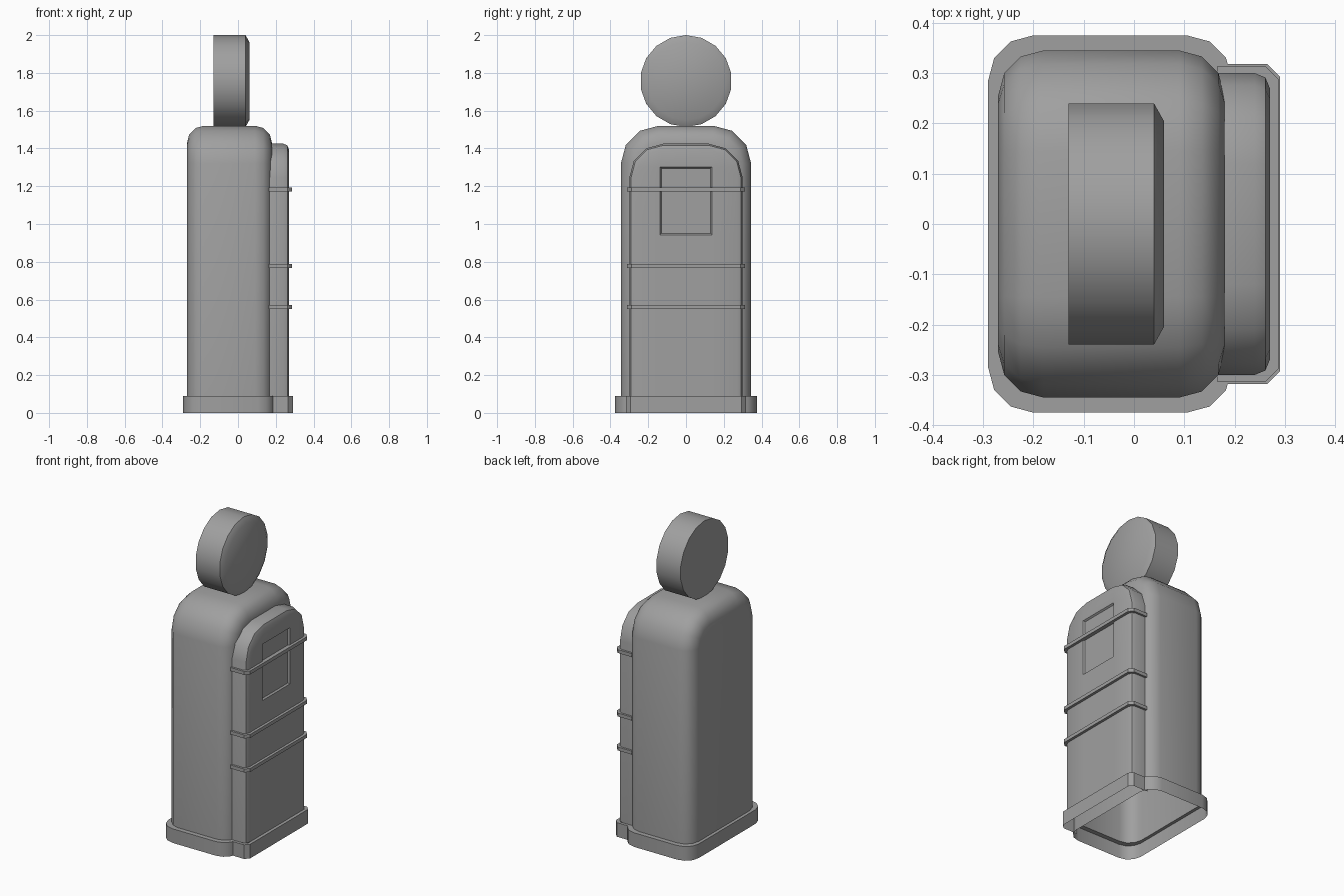
import bpy, bmesh
from math import sin, cos, pi, radians

cube = bpy.data.objects.get("Cube")
if cube:
    bpy.data.objects.remove(cube, do_unlink=True)

grey = bpy.data.materials.new("plain_grey")
grey.use_nodes = True
COLOUR = (0.35, 0.35, 0.35, 1)
grey.diffuse_color = COLOUR
grey.node_tree.nodes["Principled BSDF"].inputs["Base Color"].default_value = COLOUR

BASE = 0.09     # height of the plinth


def finish(name, bm):
    bmesh.ops.recalc_face_normals(bm, faces=bm.faces)
    mesh = bpy.data.meshes.new(name)
    bm.to_mesh(mesh)
    bm.free()
    mesh.materials.append(grey)
    mesh.shade_smooth()
    mesh.set_sharp_from_angle(angle=radians(40))
    obj = bpy.data.objects.new(name, mesh)
    bpy.context.collection.objects.link(obj)
    return obj


def loft(rings, closed, cap_start=False, cap_end=False):
    """Skin a sequence of matching point rings; returns the mesh and its last cap."""
    bm = bmesh.new()
    rows = [[bm.verts.new(p) for p in ring] for ring in rings]
    count = len(rows[0])
    for a, b in zip(rows, rows[1:]):
        for i in range(count if closed else count - 1):
            j = (i + 1) % count
            bm.faces.new((a[i], a[j], b[j], b[i]))
    if cap_start:
        bm.faces.new(rows[0])
    cap = bm.faces.new(rows[-1]) if cap_end else None
    return bm, cap


def arch(x, half, top, radius, inset):
    """Round-shouldered outline in the YZ plane, open at the bottom."""
    r = radius - inset
    cy, cz = half - radius, top - radius
    side = [(cy + r * cos(a), cz + r * sin(a)) for a in (i * pi / 6 for i in range(4))]
    side.insert(0, (half - inset, BASE))
    return [(x, y, z) for y, z in side] + [(x, -y, z) for y, z in reversed(side)]


def edge_steps(x, r, steps, direction):
    """Positions and insets of a rounded edge ending at x."""
    angles = [i * pi / 2 / steps for i in range(steps + 1)]
    return [(x - direction * r * (1 - sin(a)), r * (1 - cos(a))) for a in angles]


def rounded_rect(x0, x1, half, r, z):
    pts = []
    for k, (cx, cy) in enumerate([(x1 - r, half - r), (x0 + r, half - r),
                                  (x0 + r, r - half), (x1 - r, r - half)]):
        for i in range(4):
            a = k * pi / 2 + i * pi / 6
            pts.append((cx + r * cos(a), cy + r * sin(a), z))
    return pts


def trim_path(x1, half, chamfer, z):
    """U-shaped path wrapping the front panel."""
    side = [(0.165, half), (x1 - chamfer, half), (x1, half - chamfer)]
    return [(x, y, z) for x, y in side] + [(x, -y, z) for x, y in reversed(side)]


# Main cabinet: arched shell with rounded front and back edges, open below
steps = edge_steps(-0.27, 0.09, 3, -1)[::-1] + edge_steps(0.18, 0.09, 3, 1)
bm, _ = loft([arch(x, 0.345, 1.52, 0.2, d) for x, d in steps], False, True, True)
finish("cabinet", bm)

# Raised front panel with a recessed window
steps = [(0.16, 0)] + edge_steps(0.27, 0.03, 2, 1)
bm, cap = loft([arch(x, 0.3, 1.425, 0.18, d) for x, d in steps], False, False, True)
WIN_Y, WIN_LOW, WIN_HIGH = 0.137, 0.943, 1.302
for co, no in [((0, WIN_Y, 0), (0, 1, 0)), ((0, -WIN_Y, 0), (0, 1, 0)),
               ((0, 0, WIN_LOW), (0, 0, 1)), ((0, 0, WIN_HIGH), (0, 0, 1))]:
    faces = [f for f in bm.faces if all(v.co.x > 0.2699 for v in f.verts)]
    geom = list({g for f in faces for g in [f, *f.edges, *f.verts]})
    bmesh.ops.bisect_plane(bm, geom=geom, dist=1e-5, plane_co=co, plane_no=no)
bmesh.ops.recalc_face_normals(bm, faces=bm.faces)
window = [f for f in bm.faces if f.calc_center_median().x > 0.2699
          and abs(f.calc_center_median().y) < WIN_Y
          and WIN_LOW < f.calc_center_median().z < WIN_HIGH]
bmesh.ops.inset_region(bm, faces=window, thickness=0.01, depth=0)
for v in {v for f in window for v in f.verts}:
    v.co.x -= 0.01
finish("front_panel", bm)

# Plinth skirts around the cabinet and the panel
bm, _ = loft([rounded_rect(-0.27, 0.18, 0.345, 0.09, BASE),
              rounded_rect(-0.29, 0.195, 0.375, 0.09, BASE),
              rounded_rect(-0.29, 0.195, 0.375, 0.09, 0)], True)
finish("cabinet_plinth", bm)
bm, _ = loft([trim_path(0.27, 0.3, 0.02, BASE), trim_path(0.29, 0.318, 0.025, BASE),
              trim_path(0.29, 0.318, 0.025, 0)], False)
finish("panel_plinth", bm)

# Trim bands across the panel
for label, z in (("lower", 0.56), ("middle", 0.777), ("upper", 1.182)):
    low, high = z - 0.011, z + 0.011
    bm, _ = loft([trim_path(0.262, 0.29, 0.02, low), trim_path(0.287, 0.313, 0.025, low),
                  trim_path(0.287, 0.313, 0.025, high), trim_path(0.262, 0.29, 0.02, high)], False)
    finish(label + "_trim_band", bm)

# Round sign on top, chamfered at the front
SIDES, RADIUS = 18, 0.243
rings = []
for x, r in ((-0.13, RADIUS), (0.04, RADIUS), (0.06, 0.207)):
    rings.append([(x, r * sin(2 * pi * i / SIDES), 2 - RADIUS + r * cos(2 * pi * i / SIDES))
                  for i in range(SIDES)])
bm, _ = loft(rings, True, True, True)
finish("round_sign", bm)
